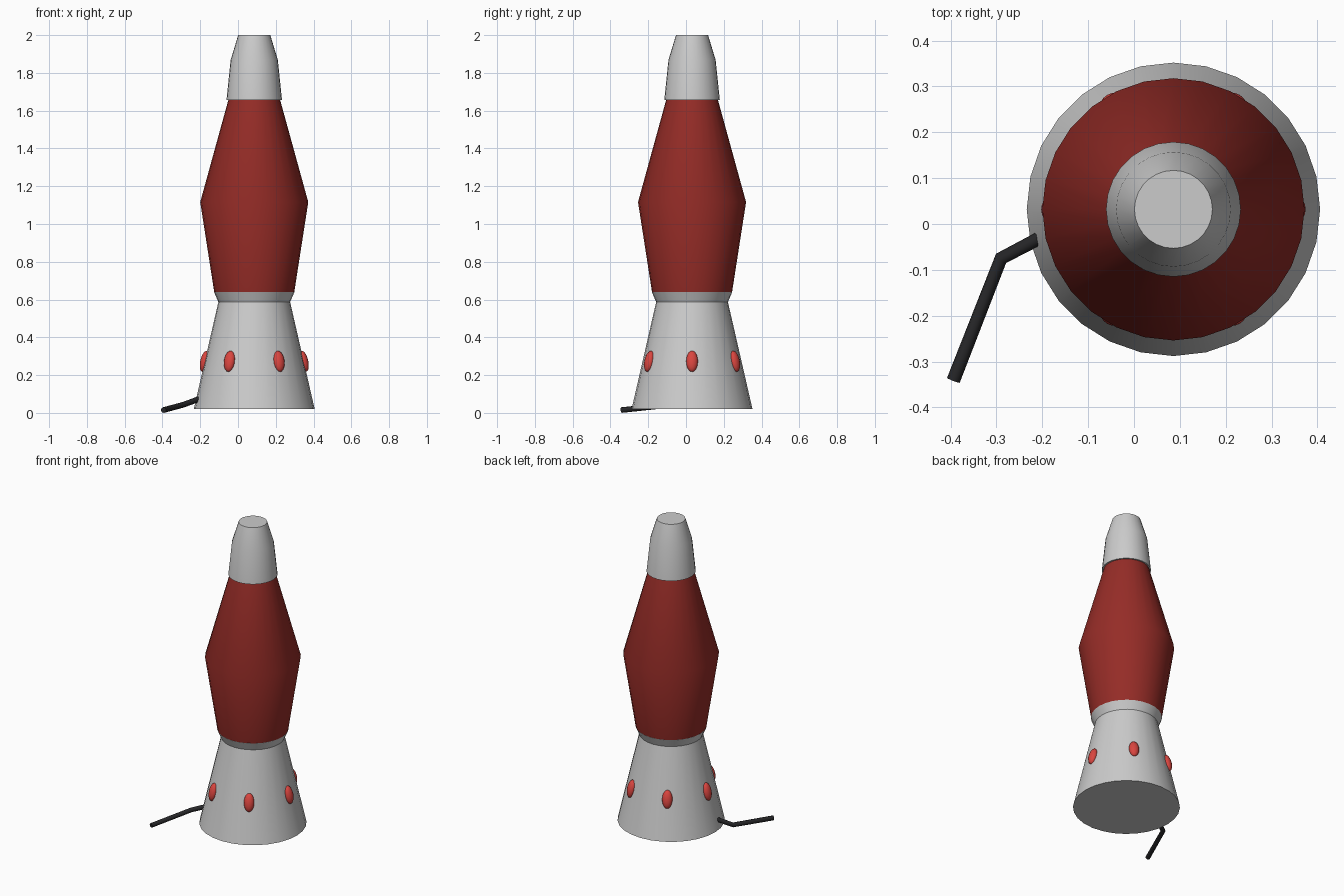
import bpy, bmesh
from math import pi, sin, cos, atan2, radians
from mathutils import Matrix, Vector

if "Cube" in bpy.data.objects:
    bpy.data.objects.remove(bpy.data.objects["Cube"])

CX, CY, SIDES = 0.086, 0.032, 28


def material(name, rgb):
    m = bpy.data.materials.new(name)
    m.diffuse_color = (*rgb, 1)
    m.use_nodes = True
    m.node_tree.nodes["Principled BSDF"].inputs["Base Color"].default_value = m.diffuse_color
    return m


def finish(bm, name, mat=None, angle=30):
    me = bpy.data.meshes.new(name)
    bm.to_mesh(me)
    bm.free()
    ob = bpy.data.objects.new(name, me)
    bpy.context.collection.objects.link(ob)
    ob.location = (CX, CY, 0)
    if mat:
        me.materials.append(mat)
    bpy.ops.object.select_all(action='DESELECT')
    ob.select_set(True)
    bpy.context.view_layer.objects.active = ob
    bpy.ops.object.shade_smooth_by_angle(angle=radians(angle))
    return ob


def lathe(name, profile, mat=None):
    """Revolve (radius, z) points and close both ends."""
    bm = bmesh.new()
    rings = [[bm.verts.new((r * cos(2 * pi * i / SIDES), r * sin(2 * pi * i / SIDES), z))
              for i in range(SIDES)] for r, z in profile]
    for a, b in zip(rings, rings[1:]):
        for i in range(SIDES):
            j = (i + 1) % SIDES
            bm.faces.new((a[i], a[j], b[j], b[i]))
    bm.faces.new(rings[0][::-1])
    bm.faces.new(rings[-1])
    return finish(bm, name, mat)


glass_red = material("glass_red", (0.30, 0.025, 0.02))
stud_red = material("stud_red", (0.70, 0.06, 0.05))
black = material("cord_black", (0.02, 0.02, 0.022))

# Lamp body: flared stand, glass vessel and cap
lathe("base", [(0.32, 0.02), (0.19, 0.587), (0.213, 0.64)])
lathe("glass_vessel", [(0.212, 0.64), (0.286, 1.116), (0.137, 1.657)], glass_red)
lathe("cap", [(0.147, 1.656), (0.125, 1.868), (0.085, 2.0)])

# Six oval studs lying on the sloping side of the base
tilt = atan2(0.13, 0.567)
for k in range(6):
    bm = bmesh.new()
    bmesh.ops.create_uvsphere(bm, u_segments=16, v_segments=10, radius=1)
    bm.transform(Matrix.Rotation(k * pi / 3, 4, 'Z')
                 @ Matrix.Translation((0.262, 0, 0.273))
                 @ Matrix.Rotation(-tilt, 4, 'Y')
                 @ Matrix.Diagonal((0.024, 0.031, 0.057, 1)))
    finish(bm, f"stud_{k + 1}", stud_red, 60)

# Power cord: one bend, running from inside the base to the ground
cu = bpy.data.curves.new("power_cord", 'CURVE')
cu.dimensions = '3D'
cu.bevel_depth = 0.015
cu.bevel_resolution = 2
cu.use_fill_caps = True
path = [(-0.17, -0.012, 0.087), (-0.29, -0.075, 0.043), (-0.394, -0.341, 0.015)]
sp = cu.splines.new('POLY')
sp.points.add(len(path) - 1)
for p, co in zip(sp.points, path):
    p.co = (*co, 1)
cu.materials.append(black)
bpy.context.collection.objects.link(bpy.data.objects.new("power_cord", cu))
